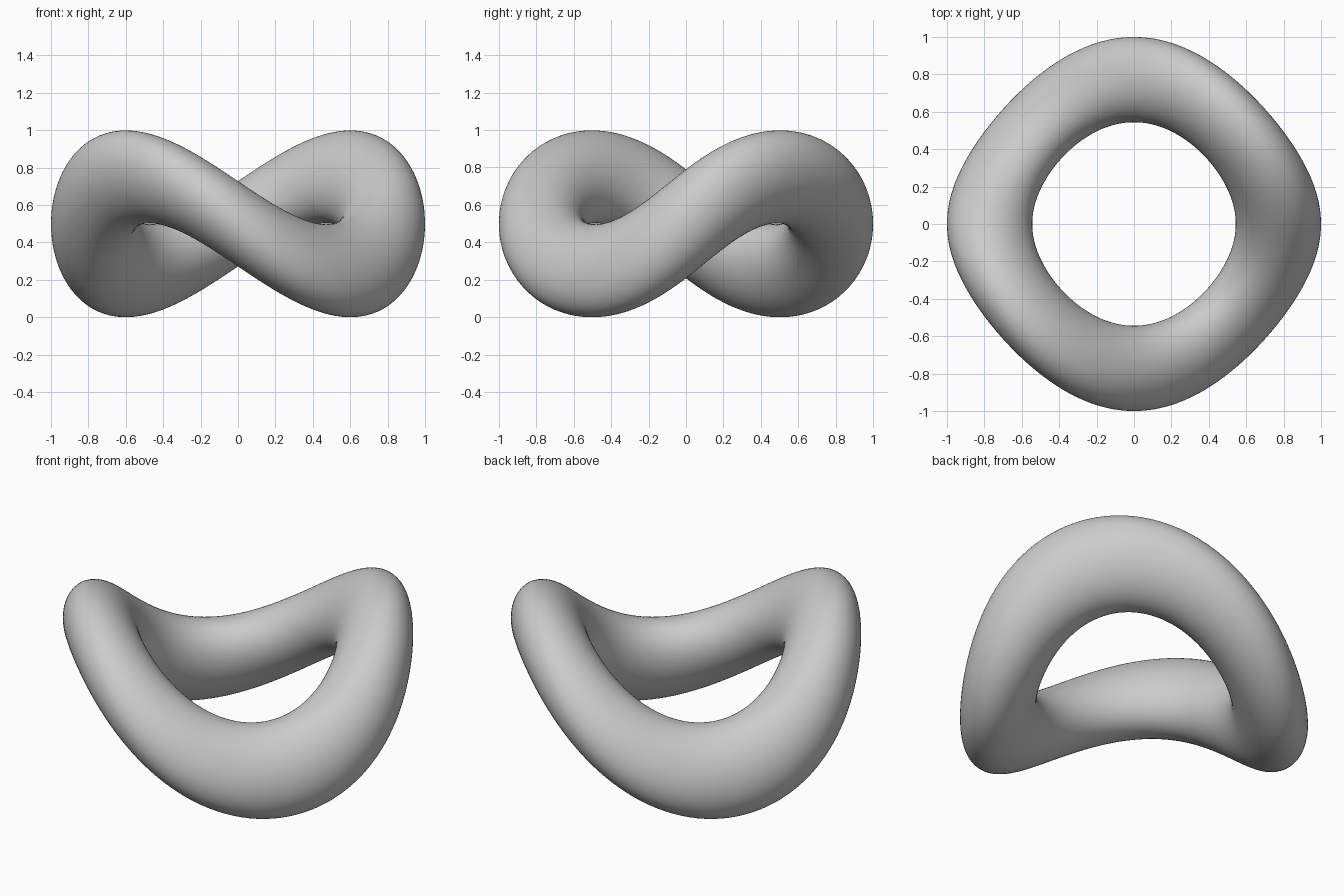
import bpy
import math

if "Cube" in bpy.data.objects:
    bpy.data.objects.remove(bpy.data.objects["Cube"])

MAJOR, MINOR = 0.772, 0.228
TWIST = math.radians(100) / 2  # radians per unit along x

# Smooth round ring
bpy.ops.mesh.primitive_torus_add(major_radius=MAJOR, minor_radius=MINOR,
                                 major_segments=160, minor_segments=64)
ring = bpy.context.object
ring.name = "twisted_ring"

# Twist the ring around the x axis into a saddle shape
for v in ring.data.vertices:
    x, y, z = v.co
    c, s = math.cos(TWIST * x), math.sin(TWIST * x)
    v.co = (x, y * c - z * s, y * s + z * c)

# Stand it on the floor
low = min(v.co.z for v in ring.data.vertices)
for v in ring.data.vertices:
    v.co.z -= low

bpy.ops.object.shade_smooth()
